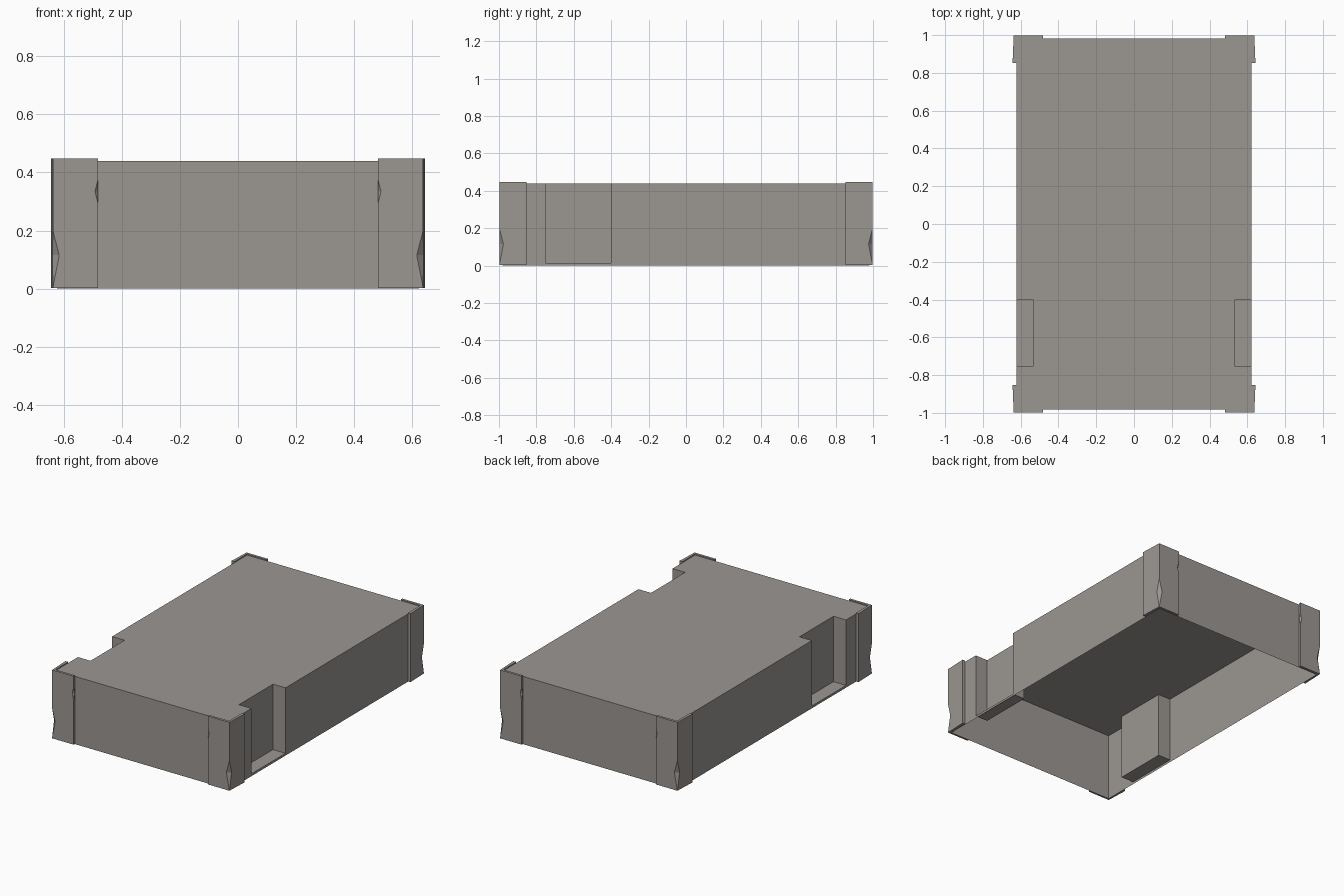
import bpy, bmesh

if "Cube" in bpy.data.objects:
    bpy.data.objects.remove(bpy.data.objects["Cube"])

mat = bpy.data.materials.new("warm grey metal")
mat.diffuse_color = (0.33, 0.31, 0.29, 1)
mat.use_nodes = True
mat.node_tree.nodes["Principled BSDF"].inputs["Base Color"].default_value = mat.diffuse_color


def finish(bm, name):
    bmesh.ops.remove_doubles(bm, verts=bm.verts, dist=0.0002)
    bmesh.ops.recalc_face_normals(bm, faces=bm.faces)
    mesh = bpy.data.meshes.new(name)
    bm.to_mesh(mesh)
    bm.free()
    mesh.materials.append(mat)
    ob = bpy.data.objects.new(name, mesh)
    bpy.context.collection.objects.link(ob)
    return ob


def ring(bm, pts, z):
    return [bm.verts.new((x, y, z)) for x, y in pts]


def bridge(bm, a, b):
    n = len(a)
    for i in range(n):
        bm.faces.new((a[i], a[(i + 1) % n], b[(i + 1) % n], b[i]))


# Case: thin shell open underneath, with a recess in each long side
W, L, H = 0.623, 0.982, 0.44
N0, N1, NX, NZ = -0.752, -0.402, 0.533, 0.015
half = [(W, -L), (W, N0), (NX, N0), (NX, N1), (W, N1), (W, L)]
outline = half + [(-x, y) for x, y in reversed(half)]
straight = [(W if x > 0 else -W, y) for x, y in outline]
bm = bmesh.new()
top, low = ring(bm, outline, H), ring(bm, outline, NZ)
bridge(bm, low, top)
bm.faces.new(top)
for start in (1, 7):                       # recess floors
    bm.faces.new(low[start:start + 4])
rim = [v for i, v in enumerate(low) if i not in (2, 3, 8, 9)]
foot = ring(bm, [p for i, p in enumerate(straight) if i not in (2, 3, 8, 9)], 0)
bridge(bm, foot, rim)
finish(bm, "case_shell")


# Corner guards: L-shaped plates with a chipped corner and a nicked end
def corner_guard(sx, sy, name):
    # height, corner chip size, end nick size
    levels = [(0.003, 0, 0), (0.115, 0.022, 0), (0.2, 0, 0), (0.295, 0, 0),
              (0.335, 0, 0.01), (0.375, 0, 0), (0.447, 0, 0)]
    bm = bmesh.new()
    rings = []
    for z, c, n in levels:
        pts = [(0.482, L), (0.482, 0.998 - n), (0.482 + n, 0.998),
               (0.637 - c, 0.998), (0.637 + c * 0.04, 0.998 - c),
               (0.643, 0.852), (W, 0.852), (W, L)]
        rings.append(ring(bm, [(sx * x, sy * y) for x, y in pts], z))
    for a, b in zip(rings, rings[1:]):
        bridge(bm, a, b)
    bm.faces.new(rings[0])
    bm.faces.new(rings[-1])
    finish(bm, name)


for sx, side in ((-1, "left"), (1, "right")):
    for sy, end in ((-1, "front"), (1, "back")):
        corner_guard(sx, sy, f"corner_guard_{end}_{side}")
